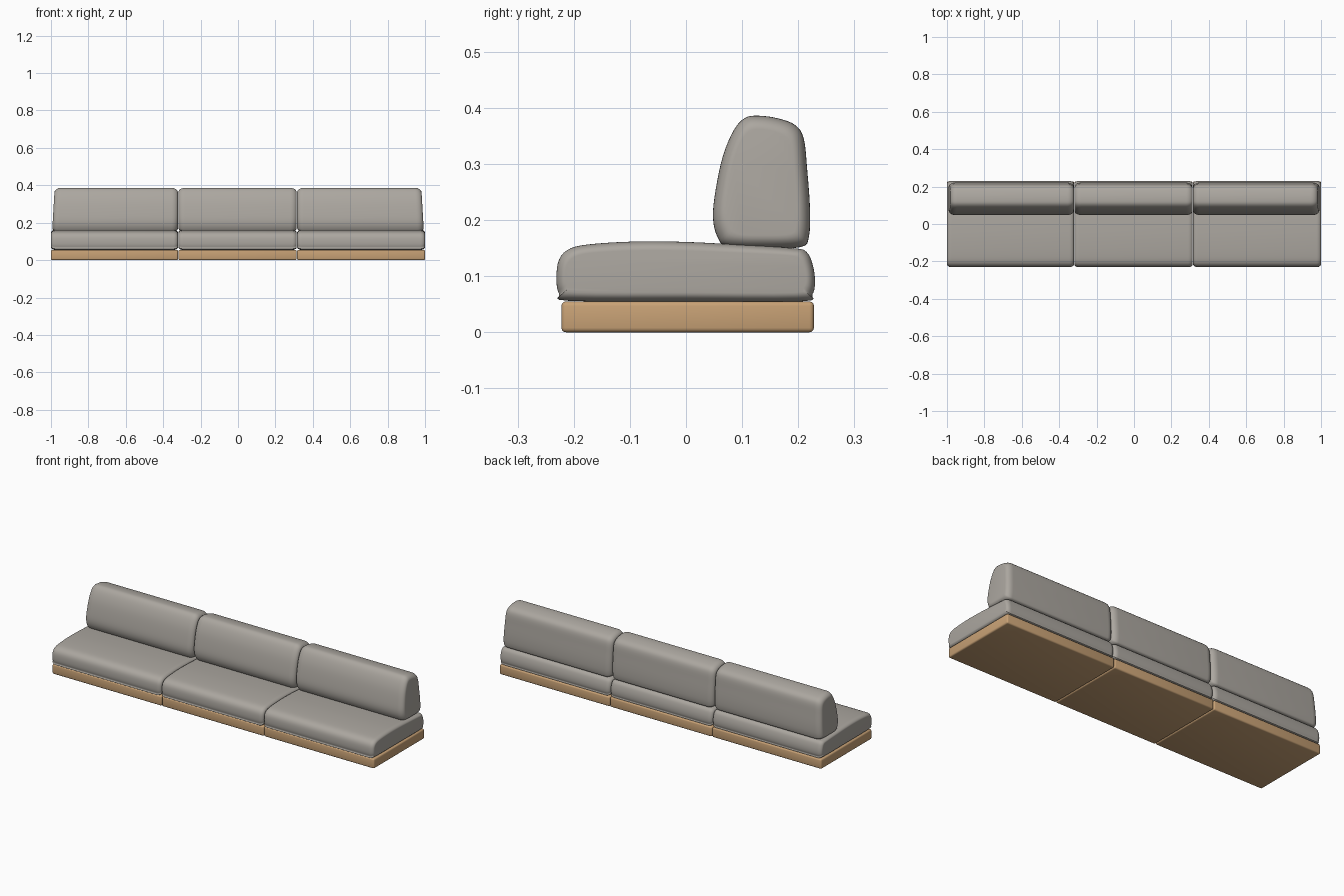
import bpy, bmesh, math
from mathutils import Vector

if "Cube" in bpy.data.objects:
    bpy.data.objects.remove(bpy.data.objects["Cube"])


def material(name, rgb):
    m = bpy.data.materials.new(name)
    m.diffuse_color = (*rgb, 1)
    m.use_nodes = True
    m.node_tree.nodes["Principled BSDF"].inputs["Base Color"].default_value = m.diffuse_color
    return m


GREY = material("grey_fabric", (0.41, 0.385, 0.35))
WOOD = material("light_wood", (0.58, 0.36, 0.18))


def smooth_loop(pts, n=4):
    """Closed Catmull-Rom curve through the (y, z) points."""
    p = [Vector(q) for q in pts]
    out = []
    for i in range(len(p)):
        a, b, c, d = (p[(i + k - 1) % len(p)] for k in range(4))
        for s in range(n):
            t = s / n
            out.append(0.5 * (2 * b + (c - a) * t + (2 * a - 5 * b + 4 * c - d) * t * t
                              + (3 * b - a - 3 * c + d) * t ** 3))
    return out


def finish(name, bm, mat):
    bmesh.ops.recalc_face_normals(bm, faces=bm.faces)
    me = bpy.data.meshes.new(name)
    bm.to_mesh(me)
    bm.free()
    me.materials.append(mat)
    ob = bpy.data.objects.new(name, me)
    bpy.context.collection.objects.link(ob)
    bpy.context.view_layer.objects.active = ob
    bpy.ops.object.select_all(action='DESELECT')
    ob.select_set(True)
    bpy.ops.object.shade_smooth_by_angle(angle=math.radians(40))
    return ob


def cushion(name, profile, x0, x1, rx, inset, taper=(0, 0)):
    """Loft the side profile along x, rounding both ends; taper leans the ends in at the top."""
    loop = smooth_loop(profile)
    lo = Vector((min(v.x for v in loop), min(v.y for v in loop)))
    hi = Vector((max(v.x for v in loop), max(v.y for v in loop)))
    mid, half = (lo + hi) / 2, (hi - lo) / 2
    angles = [math.pi / 2 * i / 7 for i in range(8)]
    ends = [(rx * (1 - math.cos(a)), inset * (1 - math.sin(a))) for a in angles]
    stations = [(x0 + dx, s) for dx, s in ends] + [(x1 - dx, s) for dx, s in reversed(ends)]
    bm = bmesh.new()
    rings = []
    for i, (x, s) in enumerate(stations):
        lean = taper[0] if i < 8 else -taper[1]
        ring = []
        for v in loop:
            y = mid.x + (v.x - mid.x) * (1 - s / half.x)
            z = mid.y + (v.y - mid.y) * (1 - s / half.y)
            ring.append(bm.verts.new((x + lean * (z - lo.y) / (hi.y - lo.y), y, z)))
        rings.append(ring)
    for a, b in zip(rings, rings[1:]):
        for i in range(len(a)):
            j = (i + 1) % len(a)
            bm.faces.new((a[i], a[j], b[j], b[i]))
    bm.faces.new(rings[0])
    bm.faces.new(rings[-1])
    return finish(name, bm, GREY)


def plinth(name, x0, x1):
    bm = bmesh.new()
    bmesh.ops.create_cube(bm, size=1)
    for v in bm.verts:
        v.co = ((x0 + x1) / 2 + v.co.x * (x1 - x0), 0.003 + v.co.y * 0.45,
                0.0275 + v.co.z * 0.055)
    bmesh.ops.bevel(bm, geom=bm.edges[:], offset=0.008, segments=3, profile=0.5,
                    affect='EDGES')
    return finish(name, bm, WOOD)


SEAT = [(-0.208, 0.056), (-0.226, 0.068), (-0.231, 0.095), (-0.226, 0.13), (-0.205, 0.15),
        (-0.16, 0.158), (-0.08, 0.162), (0, 0.161), (0.08, 0.157), (0.19, 0.15),
        (0.215, 0.143), (0.226, 0.12), (0.23, 0.09), (0.225, 0.067), (0.205, 0.055),
        (0, 0.055)]
BACK = [(0.075, 0.152), (0.056, 0.17), (0.048, 0.205), (0.053, 0.255), (0.066, 0.315),
        (0.085, 0.36), (0.105, 0.382), (0.13, 0.386), (0.165, 0.381), (0.195, 0.369),
        (0.21, 0.345), (0.216, 0.29), (0.221, 0.22), (0.219, 0.17), (0.205, 0.152),
        (0.14, 0.149)]

# three matching modules: left, middle, right
for side, x0, x1, lean in (("left", -1.0, -0.321, (0.014, 0)),
                           ("middle", -0.319, 0.314, (0, 0)),
                           ("right", 0.316, 1.0, (0, 0.014))):
    plinth("base_" + side, x0, x1)
    cushion("seat_" + side, SEAT, x0, x1, 0.025, 0.016)
    # back cushions sit slightly in from the outer ends
    bx0 = x0 + (0.006 if side == "left" else 0)
    bx1 = x1 - (0.006 if side == "right" else 0)
    cushion("back_" + side, BACK, bx0, bx1, 0.035, 0.024, lean)
